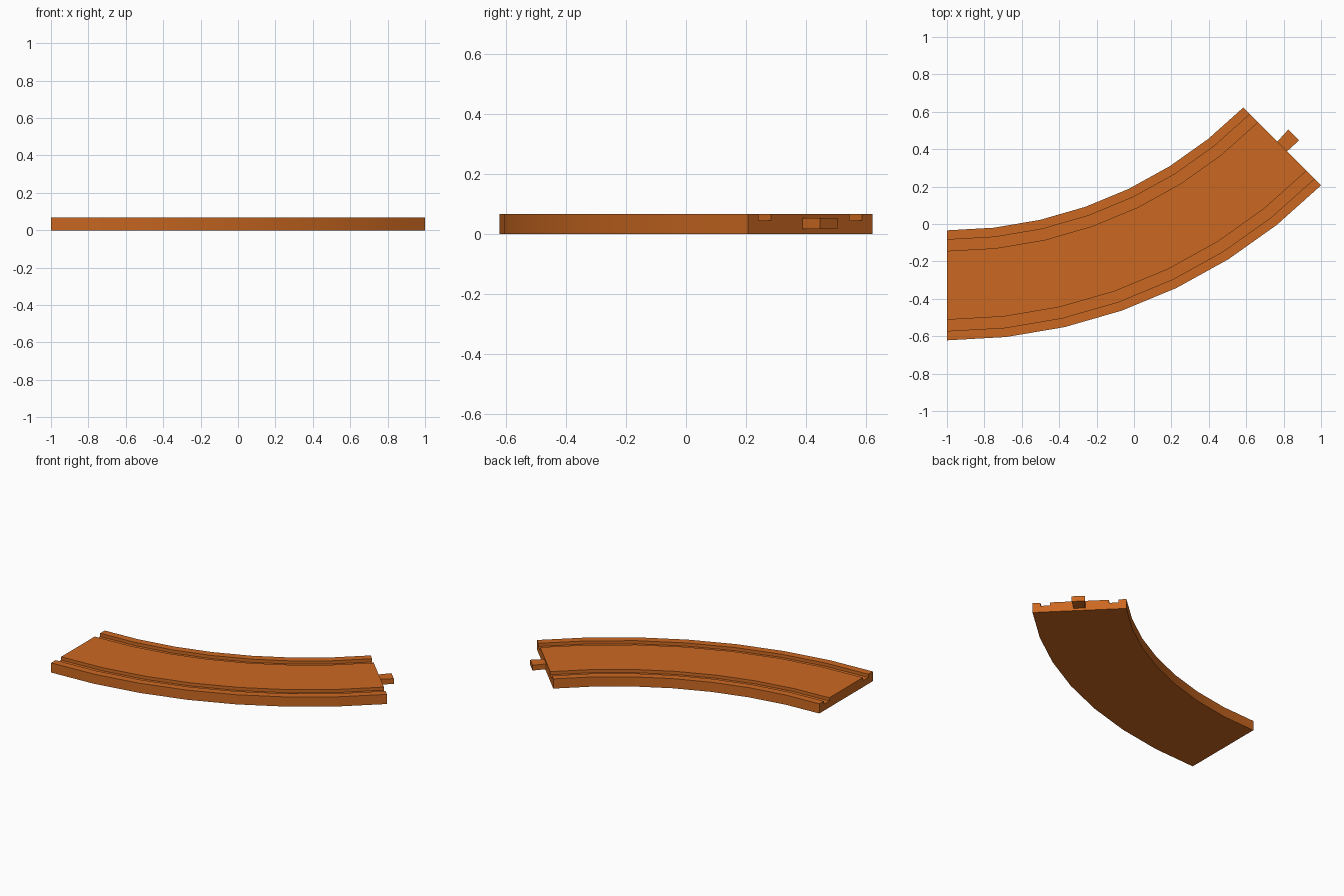
import bpy, bmesh, math

if "Cube" in bpy.data.objects:
    bpy.data.objects.remove(bpy.data.objects["Cube"])

ARC, SEGMENTS = math.radians(45), 7
R_OUT, R_IN, HEIGHT, FLOOR = 2.828, 2.24, 0.067, 0.045
CX, CY = -1.0, R_OUT - 0.622

orange = bpy.data.materials.new("orange_plastic")
orange.diffuse_color = (0.6, 0.14, 0.015, 1)
orange.use_nodes = True
orange.node_tree.nodes["Principled BSDF"].inputs["Base Color"].default_value = orange.diffuse_color


def loft(name, rings):
    """Join equal rings of points into a capped solid."""
    bm = bmesh.new()
    loops = [[bm.verts.new(p) for p in ring] for ring in rings]
    n = len(loops[0])
    for a, b in zip(loops, loops[1:]):
        for i in range(n):
            j = (i + 1) % n
            bm.faces.new((a[i], a[j], b[j], b[i]))
    bm.faces.new(loops[0])
    bm.faces.new(loops[-1])
    bmesh.ops.recalc_face_normals(bm, faces=bm.faces)
    mesh = bpy.data.meshes.new(name)
    bm.to_mesh(mesh)
    bm.free()
    mesh.materials.append(orange)
    obj = bpy.data.objects.new(name, mesh)
    bpy.context.collection.objects.link(obj)
    bpy.ops.object.select_all(action='DESELECT')
    obj.select_set(True)
    bpy.context.view_layer.objects.active = obj
    bpy.ops.object.shade_smooth_by_angle(angle=math.radians(30))
    return obj


def place(r, z, angle, forward=0.0):
    """Radius, height and tangent offset to a point on the bend."""
    s, c = math.sin(angle), math.cos(angle)
    return (CX + r * s + forward * c, CY - r * c + forward * s, z)


# Curved track: flat deck with a wheel groove inside each edge
g0, g1 = 0.05, 0.11
profile = [(R_IN, 0), (R_IN, HEIGHT),
           (R_IN + g0, HEIGHT), (R_IN + g0, FLOOR), (R_IN + g1, FLOOR), (R_IN + g1, HEIGHT),
           (R_OUT - g1, HEIGHT), (R_OUT - g1, FLOOR), (R_OUT - g0, FLOOR), (R_OUT - g0, HEIGHT),
           (R_OUT, HEIGHT), (R_OUT, 0)]
loft("curved_track", [[place(r, z, ARC * i / SEGMENTS) for r, z in profile]
                      for i in range(SEGMENTS + 1)])

# Connector peg, slightly wider at its tip
mid = (R_IN + R_OUT) / 2
loft("connector_peg", [[place(mid + x * half, z, ARC, f)
                        for x, z in ((-1, 0.016), (1, 0.016), (1, 0.053), (-1, 0.053))]
                       for f, half in ((-0.01, 0.036), (0.088, 0.041))])
